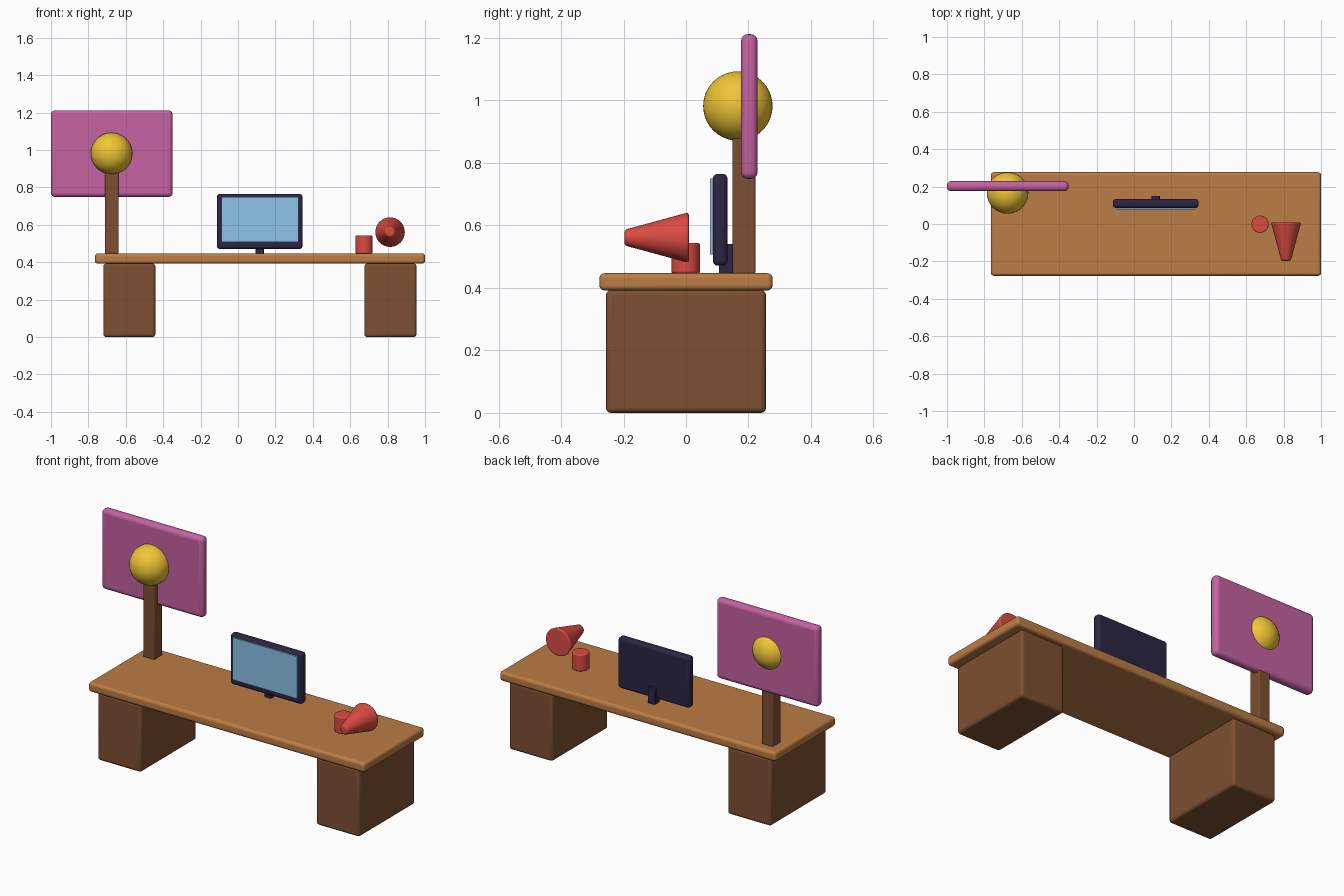
import bpy, bmesh, math
from mathutils import Matrix

if "Cube" in bpy.data.objects:
    bpy.data.objects.remove(bpy.data.objects["Cube"])


def material(name, r, g, b):
    # colours are noted as 0-255 display values
    m = bpy.data.materials.new(name)
    m.diffuse_color = [(c / 255) ** 2.2 for c in (r, g, b)] + [1]
    m.use_nodes = True
    m.node_tree.nodes["Principled BSDF"].inputs["Base Color"].default_value = m.diffuse_color
    return m


WOOD = material("light_wood", 186, 124, 70)
DARK_WOOD = material("dark_wood", 124, 80, 52)
PINK = material("pink", 196, 98, 160)
YELLOW = material("yellow", 240, 196, 56)
NAVY = material("navy", 48, 42, 70)
BLUE = material("screen_blue", 138, 194, 232)
RED = material("red", 218, 76, 68)


def finish(name, bm, mat, bevel=0):
    me = bpy.data.meshes.new(name)
    bm.to_mesh(me)
    bm.free()
    ob = bpy.data.objects.new(name, me)
    bpy.context.collection.objects.link(ob)
    me.materials.append(mat)
    if bevel:
        mod = ob.modifiers.new("rounded_edges", 'BEVEL')
        mod.width = bevel
        mod.segments = 4
        mod.limit_method = 'ANGLE'
        mod.angle_limit = math.radians(40)
    bpy.ops.object.select_all(action='DESELECT')
    bpy.context.view_layer.objects.active = ob
    ob.select_set(True)
    bpy.ops.object.shade_smooth_by_angle(angle=math.radians(35))
    return ob


def box(name, x, y, z, mat, bevel=0):
    # x, y and z are (min, max) ranges
    bm = bmesh.new()
    bmesh.ops.create_cube(bm, size=1)
    size = [b - a for a, b in (x, y, z)]
    mid = [(a + b) / 2 for a, b in (x, y, z)]
    bmesh.ops.transform(bm, verts=bm.verts,
                        matrix=Matrix.Translation(mid) @ Matrix.Diagonal((*size, 1)))
    return finish(name, bm, mat, bevel)


def round_part(name, r1, r2, depth, matrix, mat, bevel):
    bm = bmesh.new()
    bmesh.ops.create_cone(bm, cap_ends=True, segments=40, radius1=r1,
                          radius2=r2, depth=depth, matrix=matrix)
    return finish(name, bm, mat, bevel)


# Desk
box("desk_top", (-0.765, 1.0), (-0.277, 0.277), (0.392, 0.447), WOOD, 0.016)
for name, x in (("left_pedestal", -0.581), ("right_pedestal", 0.815)):
    box(name, (x - 0.139, x + 0.139), (-0.256, 0.256), (0, 0.393), DARK_WOOD, 0.016)

# Post with ball and board
box("post", (-0.711, -0.639), (0.149, 0.222), (0.445, 0.96), DARK_WOOD, 0.006)
box("back_board", (-1.0, -0.35), (0.176, 0.229), (0.749, 1.212), PINK, 0.022)
bm = bmesh.new()
bmesh.ops.create_uvsphere(bm, u_segments=40, v_segments=20, radius=0.111,
                          matrix=Matrix.Translation((-0.676, 0.166, 0.982)))
finish("ball", bm, YELLOW)

# Monitor
box("monitor_case", (-0.113, 0.345), (0.086, 0.133), (0.471, 0.765), NAVY, 0.016)
box("monitor_screen", (-0.089, 0.323), (0.077, 0.095), (0.507, 0.75), BLUE)
box("monitor_stand", (0.094, 0.138), (0.105, 0.151), (0.445, 0.541), NAVY, 0.004)

# Cup and cone lying on its side
round_part("cup", 0.046, 0.046, 0.096, Matrix.Translation((0.674, -0.001, 0.495)), RED, 0.006)
round_part("cone", 0.081, 0.025, 0.206,
           Matrix.Translation((0.813, -0.094, 0.561)) @ Matrix.Rotation(math.pi / 2, 4, 'X'),
           RED, 0.009)
